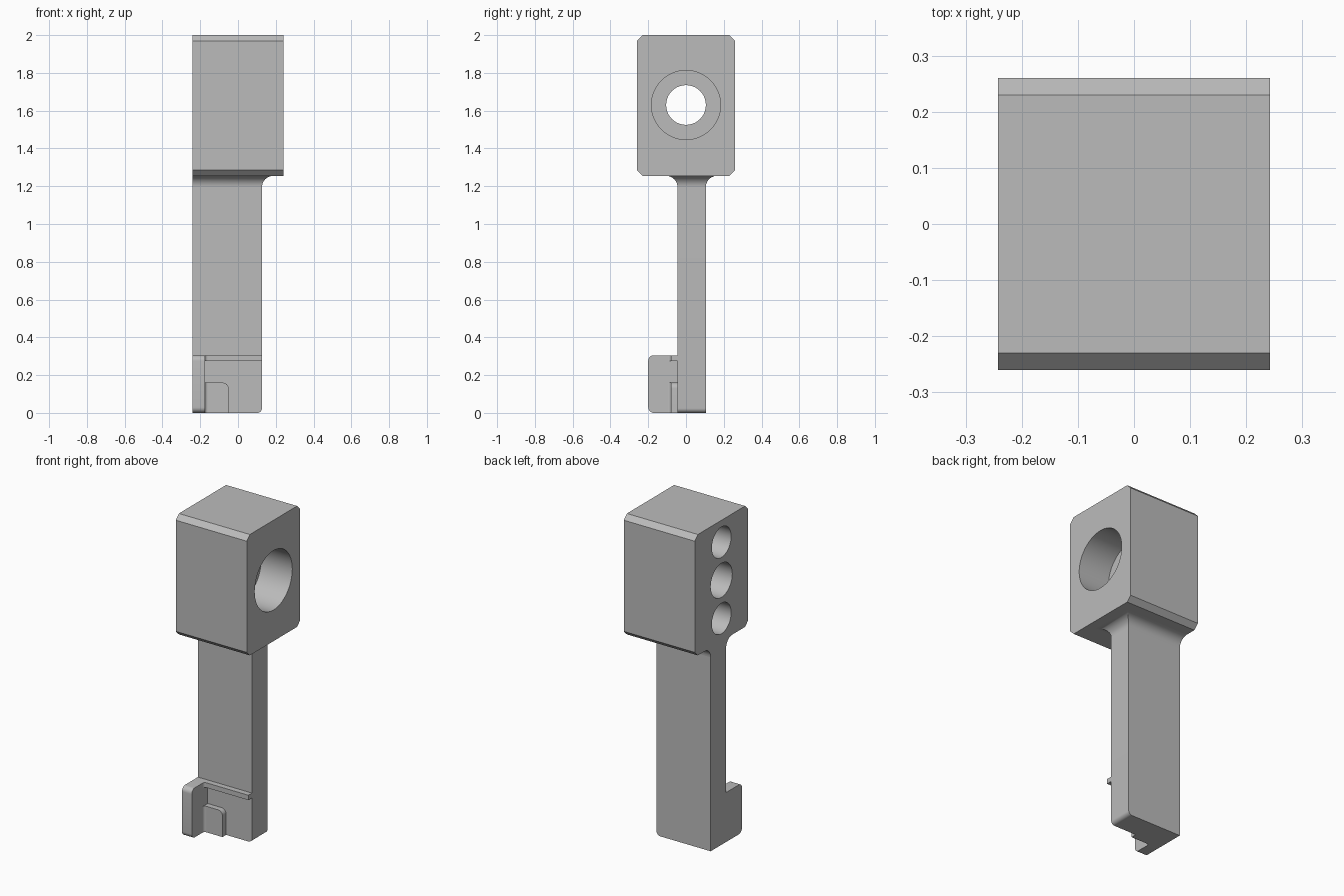
import bpy, bmesh, math
from mathutils import Vector

old = bpy.data.objects.get("Cube")
if old:
    bpy.data.objects.remove(old, do_unlink=True)

grey = bpy.data.materials.new("plain grey")
grey.use_nodes = True
grey.diffuse_color = (0.5, 0.5, 0.5, 1)
grey.node_tree.nodes["Principled BSDF"].inputs["Base Color"].default_value = (0.5, 0.5, 0.5, 1)

LEFT, RIGHT = -0.242, 0.242          # head sides
SHANK_R, FRONT, BACK = 0.127, -0.045, 0.105
HEAD_Z, HOLE_Z = 1.255, 1.63
WALL = -0.175                        # inner face of the hook wall


def finish(bm, name):
    bmesh.ops.recalc_face_normals(bm, faces=bm.faces)
    mesh = bpy.data.meshes.new(name)
    bm.to_mesh(mesh)
    bm.free()
    obj = bpy.data.objects.new(name, mesh)
    bpy.context.collection.objects.link(obj)
    mesh.materials.append(grey)
    return obj


def smooth(obj):
    bpy.ops.object.select_all(action="DESELECT")
    obj.select_set(True)
    bpy.context.view_layer.objects.active = obj
    bpy.ops.object.shade_smooth_by_angle(angle=math.radians(30))


def arc(cx, cy, r, start, end, n=8):
    """Points on an arc, angles in degrees."""
    angles = [math.radians(start + (end - start) * i / n) for i in range(n + 1)]
    return [(cx + r * math.cos(a), cy + r * math.sin(a)) for a in angles]


def prism(name, profile, axis, lo, hi):
    """Extrude a 2D profile along one axis; the profile uses the other two in order."""
    def place(p, h):
        q = list(p)
        q.insert("xyz".index(axis), h)
        return q
    bm = bmesh.new()
    face = bm.faces.new([bm.verts.new(place(p, lo)) for p in profile])
    moved = bmesh.ops.extrude_face_region(bm, geom=[face])["geom"]
    verts = [g for g in moved if isinstance(g, bmesh.types.BMVert)]
    bmesh.ops.translate(bm, vec=Vector(place((0, 0), hi - lo)), verts=verts)
    return finish(bm, name)


def bore(target, z, r, lo, hi):
    """Cut a round hole along x."""
    cutter = prism("hole_cutter", arc(0, z, r, 0, 360, 64)[:-1], "x", lo, hi)
    cutter.hide_render = True
    mod = target.modifiers.new("hole", "BOOLEAN")
    mod.operation, mod.solver, mod.object = "DIFFERENCE", "EXACT", cutter
    bpy.context.view_layer.objects.active = target
    bpy.ops.object.modifier_apply(modifier=mod.name)
    bpy.data.objects.remove(cutter, do_unlink=True)


# Head block with four chamfered edges
y, c, top = 0.26, 0.03, 2.0
head = prism("head_block", [
    (-y + c, HEAD_Z), (y - c, HEAD_Z), (y, HEAD_Z + c), (y, top - c),
    (y - c, top), (-y + c, top), (-y, top - c), (-y, HEAD_Z + c)], "x", LEFT, RIGHT)

# Wide counterbore, through hole and two blind holes
bore(head, HOLE_Z, 0.183, 0.03, 0.3)
bore(head, HOLE_Z, 0.105, -0.3, 0.1)
for side in (-1, 1):
    bore(head, HOLE_Z + side * 0.235, 0.094, -0.3, -0.04)
smooth(head)

# Shank with a rounded lower corner
R = 0.06
shank = prism("shank", [(LEFT, HEAD_Z - R), (LEFT, 0)]
              + arc(SHANK_R - 0.025, 0.025, 0.025, -90, 0)
              + [(SHANK_R, HEAD_Z - R)], "y", FRONT, BACK)
smooth(shank)

# Flared fillet on three sides under the head
bm = bmesh.new()
rings = []
for i in range(11):
    a = math.radians(9 * i)
    o, z = R * (1 - math.cos(a)), HEAD_Z - R + R * math.sin(a)
    rings.append([bm.verts.new(p) for p in (
        (LEFT, FRONT - o, z), (SHANK_R + o, FRONT - o, z),
        (SHANK_R + o, BACK + o, z), (LEFT, BACK + o, z))])
for low, high in zip(rings, rings[1:]):
    for k in range(4):
        j = (k + 1) % 4
        bm.faces.new((low[k], low[j], high[j], high[k]))
smooth(finish(bm, "neck_fillet"))

# Hook wall at the foot, rounded at its front corners
r, tip, height = 0.03, -0.2, 0.305
wall = prism("hook_wall", [(FRONT, 0), (FRONT, height)]
             + arc(tip + r, height - r, r, 90, 180)
             + arc(tip + r, r, r, 180, 270), "x", LEFT, WALL)
smooth(wall)

# Thin ridge across the front of the shank
pad_y = -0.08
prism("foot_ridge", [(pad_y, 0.275), (FRONT, 0.275), (FRONT, height), (pad_y, height)],
      "x", WALL, SHANK_R)

# Raised pad with a rounded upper corner
pad = prism("foot_pad", [(WALL, 0), (-0.05, 0)] + arc(-0.08, 0.13, r, 0, 90)
            + [(WALL, 0.16)], "y", pad_y, FRONT)
smooth(pad)

# Small inner fillets joining the wall to the pad and the ridge
f = 0.015
corner = [(WALL, pad_y)] + arc(WALL + f, pad_y - f, f, 90, 180)
for name, lo, hi in (("pad_fillet", 0, 0.16), ("ridge_fillet", 0.275, height)):
    smooth(prism(name, corner, "z", lo, hi))
